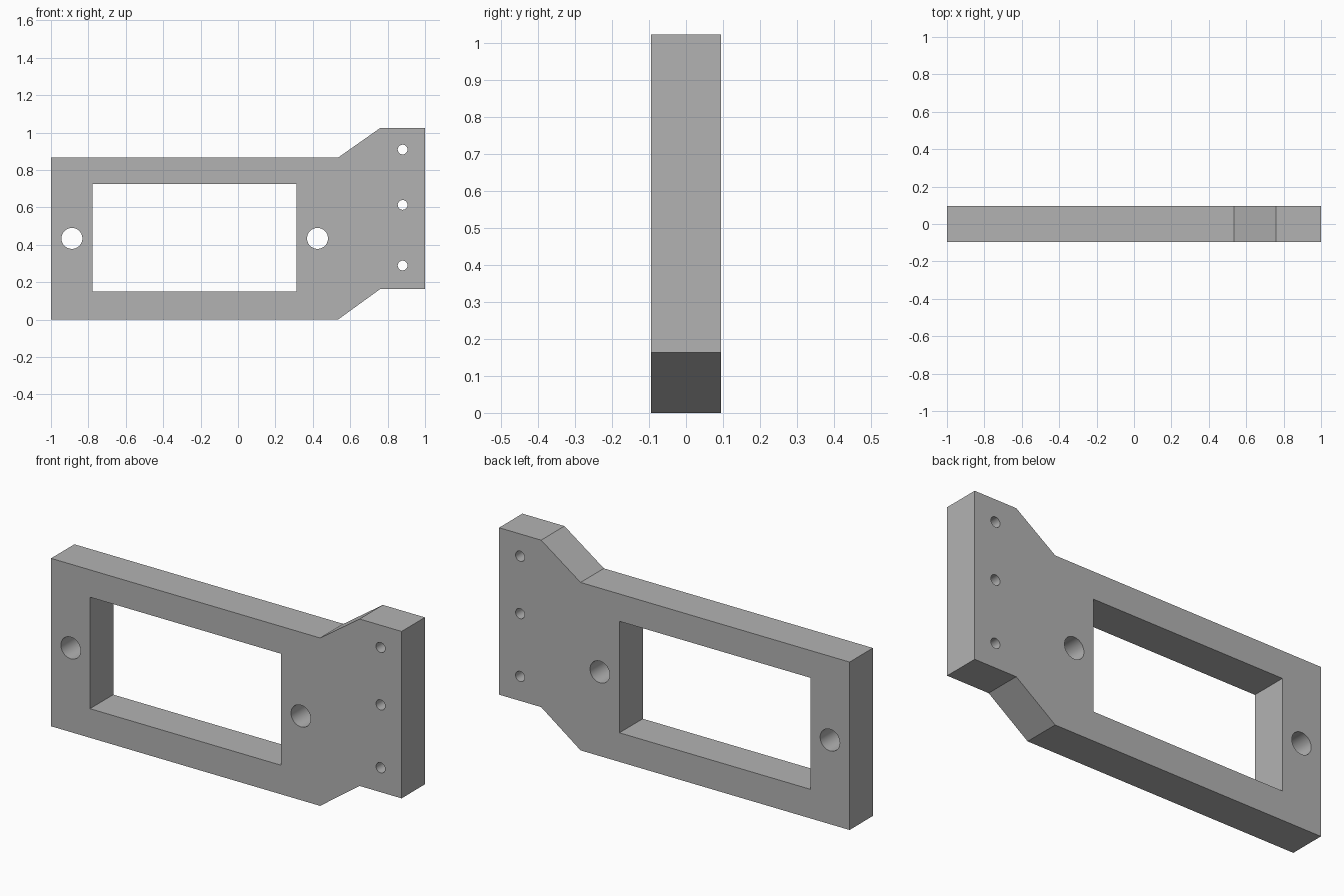
import bpy
import bmesh
from math import pi
from mathutils import Matrix, Vector

cube = bpy.data.objects.get("Cube")
if cube:
    bpy.data.objects.remove(cube, do_unlink=True)

HALF_DEPTH = 0.095
MID_Z = 0.434

grey = bpy.data.materials.new("plain grey")
grey.use_nodes = True
colour = (0.45, 0.45, 0.45, 1)
grey.diffuse_color = colour
grey.node_tree.nodes["Principled BSDF"].inputs["Base Color"].default_value = colour


def make_object(name, bm):
    bmesh.ops.recalc_face_normals(bm, faces=bm.faces)
    mesh = bpy.data.meshes.new(name)
    bm.to_mesh(mesh)
    bm.free()
    mesh.materials.append(grey)
    obj = bpy.data.objects.new(name, mesh)
    bpy.context.collection.objects.link(obj)
    return obj


def prism(name, outline, half):
    """Extrude an (x, z) outline from front to back."""
    bm = bmesh.new()
    face = bm.faces.new([bm.verts.new((x, -half, z)) for x, z in outline])
    grown = bmesh.ops.extrude_face_region(bm, geom=[face])["geom"]
    verts = [g for g in grown if isinstance(g, bmesh.types.BMVert)]
    bmesh.ops.translate(bm, verts=verts, vec=Vector((0, 2 * half, 0)))
    return make_object(name, bm)


def drill(name, x, z, radius):
    """Cylinder running front to back."""
    bm = bmesh.new()
    matrix = Matrix.Translation((x, 0, z)) @ Matrix.Rotation(pi / 2, 4, "X")
    bmesh.ops.create_cone(bm, cap_ends=True, segments=48, radius1=radius,
                          radius2=radius, depth=4 * HALF_DEPTH, matrix=matrix)
    return make_object(name, bm)


# Plate with a raised mounting tab on its left end
plate = prism("mounting_plate", [
    (-1, 0), (0.535, 0), (0.76, 0.163), (1, 0.163),
    (1, 1.024), (0.76, 1.024), (0.535, 0.866), (-1, 0.866)], HALF_DEPTH)

# Rectangular window, two large screw holes, three small tab holes
cutters = [prism("window_cutter", [
    (-0.778, 0.15), (0.313, 0.15), (0.313, 0.725), (-0.778, 0.725)], 2 * HALF_DEPTH)]
cutters += [drill("screw_hole_cutter", x, MID_Z, 0.056) for x in (-0.888, 0.425)]
cutters += [drill("tab_hole_cutter", 0.88, z, 0.026) for z in (0.289, 0.613, 0.909)]

bpy.context.view_layer.objects.active = plate
for cutter in cutters:
    cutter.hide_render = True
    cut = plate.modifiers.new("cut", "BOOLEAN")
    cut.operation = "DIFFERENCE"
    cut.solver = "EXACT"
    cut.object = cutter
    bpy.ops.object.modifier_apply(modifier=cut.name)
    bpy.data.objects.remove(cutter, do_unlink=True)

# Smooth the hole walls, keep the plate edges sharp
bpy.ops.object.select_all(action="DESELECT")
plate.select_set(True)
bpy.ops.object.shade_smooth_by_angle(angle=pi / 6)
